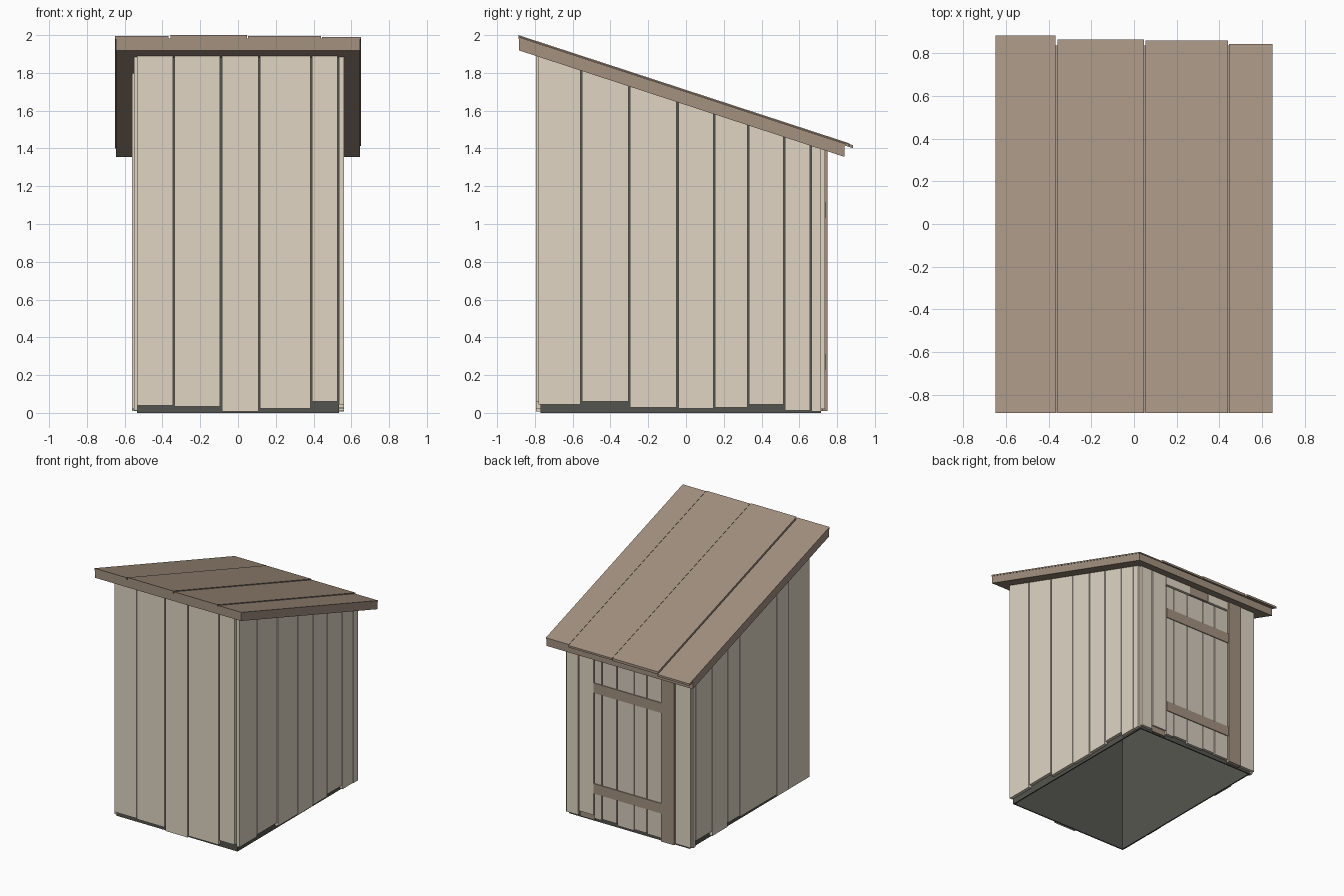
import bpy, bmesh

cube = bpy.data.objects.get("Cube")
if cube:
    bpy.data.objects.remove(cube, do_unlink=True)


def material(name, hex_code):
    srgb = [int(hex_code[i:i + 2], 16) / 255 for i in (0, 2, 4)]
    col = [c / 12.92 if c < 0.04 else ((c + 0.055) / 1.055) ** 2.4 for c in srgb] + [1]
    m = bpy.data.materials.new(name)
    m.use_nodes = True
    m.diffuse_color = col
    m.node_tree.nodes["Principled BSDF"].inputs["Base Color"].default_value = col
    return m


CREAM = material("pale_wall_wood", "e0d5c4")
DOOR = material("grey_door_wood", "d6ccbd")
BROWN = material("brown_wood", "a39180")
DARK = material("dark_core", "54554e")

SLOPE = -0.327


def under_roof(y):
    """Height of the roof underside at depth y."""
    return 1.63 + SLOPE * y


def block(name, x, y, bottom, top, mat):
    """Box whose bottom and top are heights or functions of depth."""
    height = lambda h, d: h(d) if callable(h) else h
    bm = bmesh.new()
    rings = []
    for h in (bottom, top):
        rings.append([bm.verts.new((px, py, height(h, py))) for px, py in
                      ((x[0], y[0]), (x[1], y[0]), (x[1], y[1]), (x[0], y[1]))])
    bm.faces.new(rings[0][::-1])
    bm.faces.new(rings[1])
    for i in range(4):
        j = (i + 1) % 4
        bm.faces.new((rings[0][i], rings[0][j], rings[1][j], rings[1][i]))
    mesh = bpy.data.meshes.new(name)
    bm.to_mesh(mesh)
    bm.free()
    obj = bpy.data.objects.new(name, mesh)
    obj.data.materials.append(mat)
    bpy.context.collection.objects.link(obj)
    return obj


def planks(name, edges, bottoms, across, top, mat, along_x=True, gap=0.004):
    """Row of boards with a narrow gap at each joint."""
    for i, low in enumerate(bottoms):
        span = (edges[i] + gap, edges[i + 1] - gap)
        x, y = (span, across) if along_x else (across, span)
        block(f"{name}_{i + 1}", x, y, low, top, mat)


# Dark hollow core: four thin walls, open below
for name, side in (("right", -1), ("left", 1)):
    block(name + "_core_wall", sorted((side * 0.535, side * 0.525)),
          (-0.77, 0.715), 0, under_roof, DARK)
block("front_core_wall", (-0.525, 0.525), (-0.77, -0.76), 0, under_roof, DARK)
block("back_core_wall", (-0.525, 0.525), (0.705, 0.715), 0, under_roof, DARK)

# Wall boards
planks("front_board", [-0.54, -0.34, -0.09, 0.113, 0.388, 0.53],
       [0.04, 0.035, 0.008, 0.022, 0.06], (-0.795, -0.77), under_roof, CREAM)
planks("left_board", [-0.785, -0.555, -0.3, -0.045, 0.15, 0.33, 0.52, 0.66, 0.72],
       [0.045, 0.06, 0.028, 0.022, 0.028, 0.045, 0.012, 0.008],
       (0.535, 0.56), under_roof, CREAM, False)
block("right_board_front", (-0.55, -0.535), (-0.775, -0.514), 0.012, under_roof, CREAM)
planks("right_board", [-0.51, -0.35, 0.12, 0.27, 0.47, 0.675, 0.715],
       [0.02, 0.035, 0.045, 0.015, 0.055, 0.01],
       (-0.56, -0.535), under_roof, CREAM, False)
planks("back_left_board", [0.3, 0.437, 0.545], [0.055, 0.02],
       (0.715, 0.737), under_roof, CREAM)
planks("back_right_board", [-0.56, -0.42], [0.02], (0.715, 0.737), under_roof, CREAM)

# Door frame: posts, header and the short boards beside it
block("right_door_post", (-0.418, -0.303), (0.715, 0.748), 0.01, under_roof, BROWN)
block("left_door_post", (0.305, 0.43), (0.71, 0.725), 0.01, 0.2, BROWN)
block("door_header", (-0.11, 0.07), (0.715, 0.733), 1.322, under_roof, BROWN)
for name, x in (("left", (0.07, 0.3)), ("right", (-0.3, -0.11))):
    block(name + "_board_above_door", x, (0.715, 0.735), 1.322, under_roof, CREAM)

# Door: boards and two rails
planks("door_board", [-0.3, -0.17, -0.056, 0.097, 0.23, 0.3],
       [0.03, 0.035, 0.025, 0.04, 0.03], (0.715, 0.735), 1.308, DOOR, gap=0.003)
for name, z in (("lower", 0.23), ("upper", 1.035)):
    block(name + "_door_rail", (-0.3, 0.3), (0.73, 0.742), z, z + 0.08, BROWN)

# Roof: slab with four boards laid on it
block("roof_slab", (-0.647, 0.647), (-0.885, 0.838), under_roof,
      lambda y: under_roof(y) + 0.062, BROWN)
roof_spans = [(-0.65, -0.368), (-0.358, 0.047), (0.053, 0.44), (0.446, 0.65)]
roof_ends = [0.885, 0.865, 0.86, 0.845]
roof_thick = [0.076, 0.08, 0.075, 0.07]
for i in range(4):
    block(f"roof_board_{i + 1}", roof_spans[i], (-0.887, roof_ends[i]),
          lambda y: under_roof(y) + 0.06,
          lambda y: under_roof(y) + roof_thick[i], BROWN)
